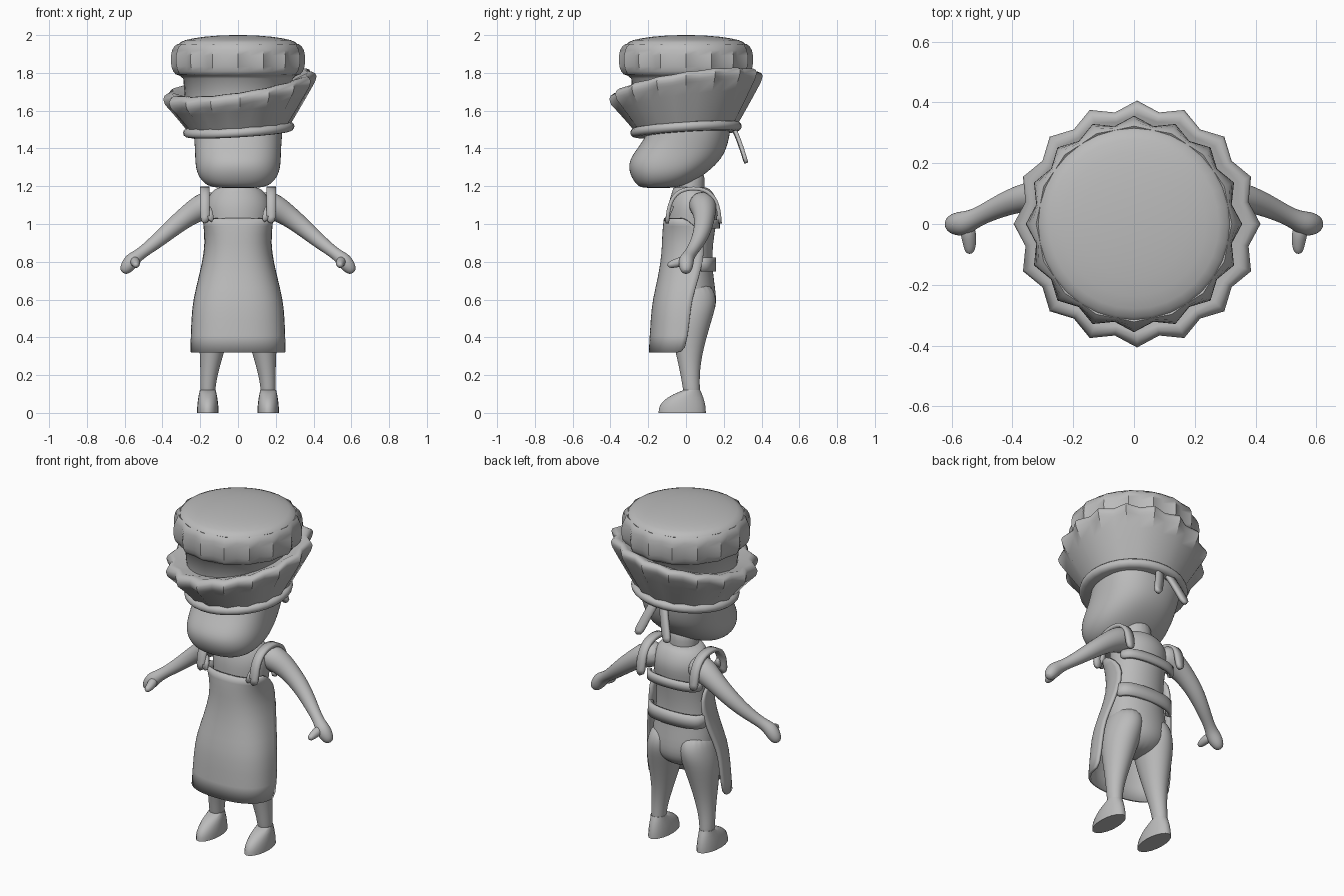
import bpy, bmesh, math
from math import sin, cos, pi
from mathutils import Vector

old = bpy.data.objects.get("Cube")
if old:
    bpy.data.objects.remove(old, do_unlink=True)

GREY = (.5, .5, .5, 1)
mat = bpy.data.materials.new("plain_grey")
mat.use_nodes = True
mat.diffuse_color = GREY
mat.node_tree.nodes["Principled BSDF"].inputs["Base Color"].default_value = GREY
SIDES = {"left": 1, "right": -1}


def skin(name, rings, closed=True, rounding=0, thickness=0):
    """Join a list of point rings into one smooth shaded object."""
    bm = bmesh.new()
    rows = [[bm.verts.new(point) for point in ring] for ring in rings]
    count = len(rows[0])
    for lower, upper in zip(rows, rows[1:]):
        for i in range(count if closed else count - 1):
            j = (i + 1) % count
            bm.faces.new((lower[i], lower[j], upper[j], upper[i]))
    if closed:
        bm.faces.new(rows[0])
        bm.faces.new(rows[-1])
    bmesh.ops.recalc_face_normals(bm, faces=bm.faces)
    mesh = bpy.data.meshes.new(name)
    bm.to_mesh(mesh)
    bm.free()
    mesh.materials.append(mat)
    obj = bpy.data.objects.new(name, mesh)
    bpy.context.collection.objects.link(obj)
    bpy.ops.object.select_all(action="DESELECT")
    obj.select_set(True)
    bpy.context.view_layer.objects.active = obj
    bpy.ops.object.shade_smooth_by_angle(angle=math.radians(45))
    if rounding:
        smooth = obj.modifiers.new("rounding", "SUBSURF")
        smooth.levels = smooth.render_levels = rounding
    if thickness:
        shell = obj.modifiers.new("thickness", "SOLIDIFY")
        shell.thickness, shell.offset = thickness, 0


def power(value, exponent):
    return math.copysign(abs(value) ** exponent, value)


def sweep(start, end, steps):
    """Evenly spaced values from start to end."""
    return [start + (end - start) * i / steps for i in range(steps + 1)]


def loft(name, sections, square=1, centre=0, rounding=2):
    """Stack ovals given as (height, half width, front y, back y, x shift)."""
    rings = []
    for z, half, front, back, shift in sections:
        middle, depth = (front + back) / 2, (back - front) / 2
        rings.append([(centre + shift + half * power(cos(a), square),
                       middle + depth * power(sin(a), square), z)
                      for a in sweep(0, 2 * pi, 20)[:-1]])
    skin(name, rings, rounding=rounding)


def tube(name, path, side):
    """Tapered round limb along (x, y, z, radius)."""
    points = [Vector((side * x, y, z)) for x, y, z, radius in path]
    rings = []
    for k, point in enumerate(points):
        before, after = points[max(k - 1, 0)], points[min(k + 1, len(points) - 1)]
        along = (after - before).normalized()
        u = along.cross(Vector((0, .3, 1))).normalized()
        v = along.cross(u)
        rings.append([point + path[k][3] * (u * cos(a) + v * sin(a))
                      for a in sweep(0, 2 * pi, 10)[:-1]])
    skin(name, rings, rounding=2)


def ribbon(name, path, across, width):
    """Thin flat strip along a path."""
    edge = Vector(across) * width / 2
    skin(name, [[Vector(p) - edge, Vector(p) + edge] for p in path],
         closed=False, rounding=1, thickness=.02)


def back_band(name, z, width, half, ends, middle):
    """Strip curving round the back from side to side."""
    path = [(half * sin(a), ends + (middle - ends) * abs(cos(a)) ** .6, z)
            for a in sweep(-pi / 2, pi / 2, 10)]
    ribbon(name, path, (0, 0, 1), width)


def pleated(name, profile, pleats=16):
    """Turned cloth with zigzag pleats: (radius, height, pleat depth, tilt)."""
    rings = []
    for radius, z, depth, tilt in profile:
        ring = []
        for i, a in enumerate(sweep(0, 2 * pi, 2 * pleats)[:-1]):
            r = radius + depth * (-1) ** i
            x, y = r * cos(a), r * sin(a)
            ring.append((x + tilt / 100, y, z + tilt * .15 * (x + y)))
        rings.append(ring)
    skin(name, rings)


# Head, neck and torso
loft("head", [
    (1.19, .1, -.22, -.08, 0), (1.2, .17, -.26, 0, 0), (1.26, .22, -.3, .1, 0),
    (1.33, .23, -.31, .18, 0), (1.4, .23, -.26, .22, 0), (1.5, .24, -.19, .24, 0),
    (1.6, .24, -.2, .24, 0)], square=.85)
loft("neck", [(z, .085, -.06, .1, 0) for z in (1.1, 1.2, 1.3)])
loft("torso", [
    (.47, .08, -.05, .08, 0), (.52, .15, -.1, .15, 0), (.6, .2, -.12, .17, 0),
    (.8, .16, -.1, .13, 0), (1, .16, -.1, .16, 0), (1.1, .18, -.1, .18, 0),
    (1.18, .14, -.07, .14, 0), (1.2, .09, -.07, .1, 0)])

for word, side in SIDES.items():
    # Legs lean inward towards the hips
    loft(word + "_leg", [
        (.06, .04, -.01, .08, 0), (.16, .04, -.02, .07, 0),
        (.3, .06, -.05, .08, -.02 * side), (.5, .1, -.1, .14, -.04 * side),
        (.6, .1, -.1, .17, -.06 * side), (.7, .08, -.08, .13, -.07 * side)],
        centre=.16 * side)
    # Shoes taper from the sole to the ankle
    loft(word + "_shoe", [
        (.12 * f, .057 - .015 * f * f, .13 * f ** 2.5 - .145, .105 - .03 * f * f, 0)
        for f in sweep(0, 1, 6)], centre=.16 * side, rounding=0)
    # Arms, hands and thumbs
    tube(word + "_arm", [
        (.1, .08, 1.11, .07), (.18, .09, 1.1, .08), (.26, .1, 1.05, .06),
        (.36, .09, .97, .05), (.44, .06, .9, .04), (.52, .02, .84, .03),
        (.56, 0, .81, .045), (.59, 0, .77, .04), (.61, 0, .74, .02)], side)
    tube(word + "_thumb", [
        (.55, 0, .81, .03), (.54, -.06, .79, .025), (.54, -.1, .78, .015)], side)
    # Straps arch over the shoulders
    ribbon(word + "_shoulder_strap", [
        (.175 * side, .04 - .14 * power(cos(a), .8), 1 + .19 * sin(a) ** .8)
        for a in sweep(0, pi, 10)], (1, 0, 0), .05)
    ribbon(word + "_bib_corner", [
        (.14 * side, -.11, 1.01), (.16 * side, -.07, 1.1)], (1, 0, 0), .04)
    # Ties hang behind the head
    ribbon(word + "_hat_tie", [
        (side * (.02 + .08 * f), .24 + .08 * f ** .8, 1.53 - .21 * f)
        for f in sweep(0, 1, 4)], (1, 0, .3 * side), .045)

# Apron front, wrapping round to the rear edges
panel = []
for z, half, front, rear in (
        (.32, .245, -.19, 0), (.5, .24, -.18, .02), (.6, .23, -.17, .03),
        (.72, .2, -.14, .07), (.85, .17, -.12, .1), (.95, .17, -.12, .09),
        (1.03, .18, -.11, 0)):
    panel.append([(half * power(sin(a), .85), rear + (front - rear) * abs(cos(a)) ** .7, z)
                  for a in sweep(-pi / 2, pi / 2, 20)])
skin("apron_front", panel, closed=False, rounding=1, thickness=.015)

# Apron back
back_band("waistband", .785, .075, half=.18, ends=.06, middle=.15)
back_band("upper_back_band", 1, .05, half=.17, ends=.09, middle=.17)

# Hat band
pleated("hat_band", [(.27 + .025 * cos(a), 1.5 + .025 * sin(a), 0, .4)
                     for a in sweep(-pi / 2, pi / 2, 6)])
# Flared crown with a rolled rim
flare = [(.26 + .12 * f, 1.5 + .19 * f, .006 + .01 * f, .4 + .6 * f) for f in sweep(0, 1, 4)]
rim = [(.36 + .03 * cos(a), 1.72 + .03 * sin(a), .016 * cos(a / 2), 1)
       for a in sweep(-pi / 6, pi * .6, 4)]
pleated("hat_crown", flare + rim + [(.28, 1.72, 0, 1)])
# Puffed top with a shallow dome
puff = [(.3 + .042 * cos(a) ** .6, 1.87 + .085 * sin(a), .014 * cos(a), 0)
        for a in sweep(-pi * .48, pi * .42, 8)]
dome = [(.315 * cos(a), 1.95 + .05 * sin(a), 0, 0) for a in sweep(0, pi * .46, 6)]
pleated("hat_puff", [(.28, 1.66, 0, 0), (.29, 1.77, 0, 0)] + puff + dome)
